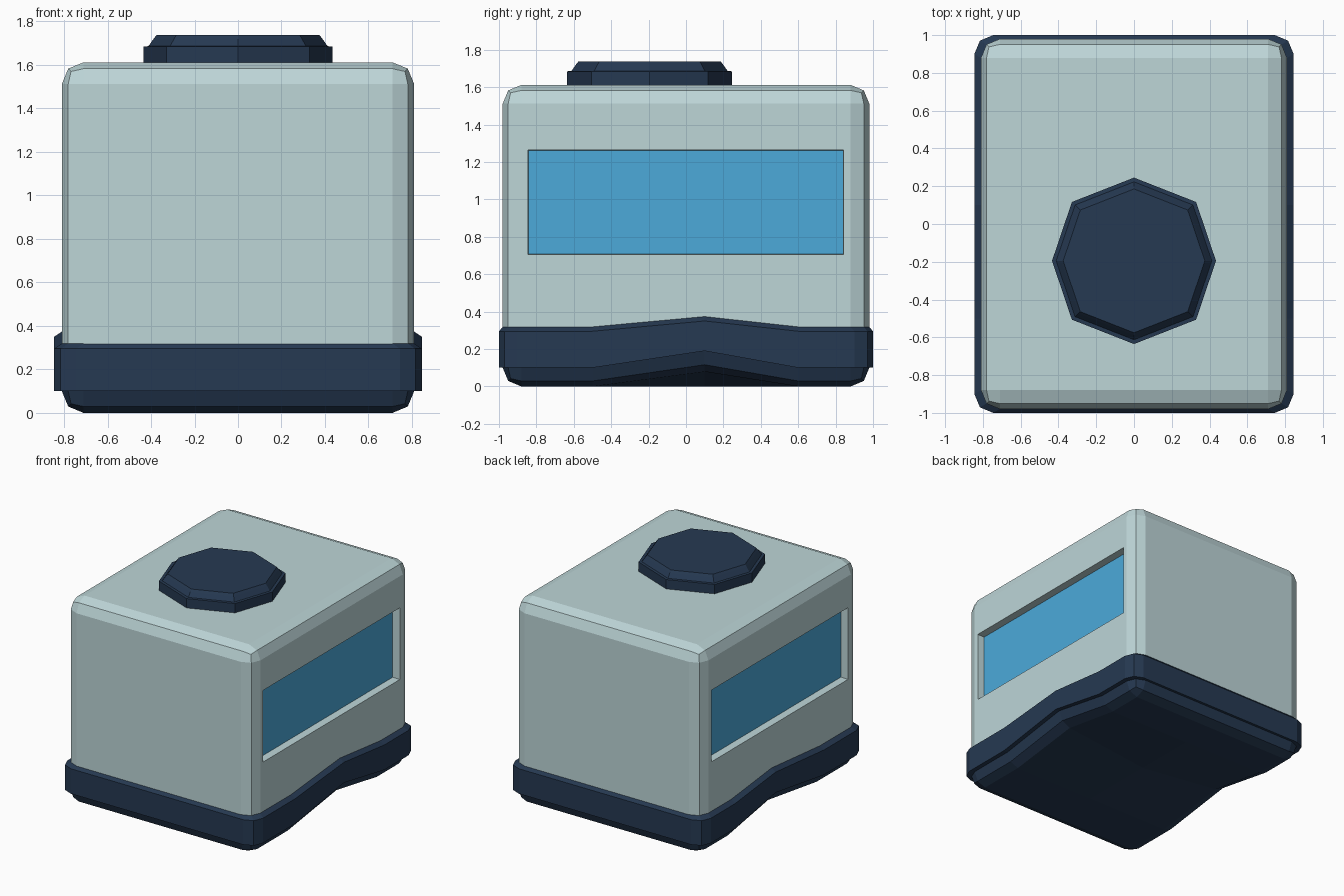
import bpy, bmesh, math
from mathutils import Vector

if "Cube" in bpy.data.objects:
    bpy.data.objects.remove(bpy.data.objects["Cube"])


def material(name, rgb):
    m = bpy.data.materials.new(name)
    m.diffuse_color = (*rgb, 1)
    m.use_nodes = True
    m.node_tree.nodes["Principled BSDF"].inputs["Base Color"].default_value = m.diffuse_color
    return m


SHELL = material("pale teal", (0.51, 0.67, 0.685))
NAVY = material("navy", (0.019, 0.041, 0.084))
GLASS = material("blue glass", (0.072, 0.40, 0.70))

KINKS = (-0.5, 0.1, 0.6)      # start, peak and end of the arch on each long side


def arch(y):
    a, b, c = KINKS
    return max(0.0, min((y - a) / (b - a), (c - y) / (c - b)))


def add_object(name, bm, mats):
    bmesh.ops.recalc_face_normals(bm, faces=bm.faces[:])
    me = bpy.data.meshes.new(name)
    bm.to_mesh(me)
    bm.free()
    for m in mats:
        me.materials.append(m)
    ob = bpy.data.objects.new(name, me)
    bpy.context.collection.objects.link(ob)
    return ob


def cut(bm, faces, co, no):
    geom = set(faces)
    for f in faces:
        geom.update(f.edges)
        geom.update(f.verts)
    bmesh.ops.bisect_plane(bm, geom=list(geom), dist=1e-5, plane_co=co, plane_no=no)


def loft(name, loops, mat, ring=False):
    bm = bmesh.new()
    rows = [[bm.verts.new(p) for p in loop] for loop in loops]
    n = len(rows[0])
    pairs = list(zip(rows, rows[1:]))
    if ring:
        pairs.append((rows[-1], rows[0]))
    else:
        bm.faces.new(rows[0])
        bm.faces.new(rows[-1])
    for a, b in pairs:
        for i in range(n):
            j = (i + 1) % n
            bm.faces.new((a[i], a[j], b[j], b[i]))
    return add_object(name, bm, [mat])


# Body: rounded box, navy underside, recessed window on each long side
bm = bmesh.new()
bmesh.ops.create_cube(bm, size=1)
for v in bm.verts:
    v.co = Vector((v.co.x * 1.62, v.co.y * 1.96, (v.co.z + 0.5) * 1.612))
bmesh.ops.bevel(bm, geom=bm.edges[:], offset=0.1, segments=2, profile=0.5,
                affect='EDGES')
cut(bm, bm.faces[:], (0, 0, 0.25), (0, 0, 1))

# underside arched up along both long edges
def low_faces():
    return [f for f in bm.faces if f.calc_center_median().z < 0.25]

for y in KINKS:
    cut(bm, low_faces(), (0, y, 0), (0, 1, 0))
cut(bm, low_faces(), (0, 0, 0), (1, 0, 0))
for v in bm.verts:
    if v.co.z < 0.2:
        v.co.z += 0.09 * arch(v.co.y) * abs(v.co.x) / 0.81
for f in low_faces():
    f.material_index = 1

# windows
for s in (-1, 1):
    def side_faces():
        bm.normal_update()
        return [f for f in bm.faces if abs(f.normal.x) > 0.99
                and f.calc_center_median().x * s > 0.8
                and f.calc_center_median().z > 0.25]
    for co, no in (((0, 0, 0.705), (0, 0, 1)), ((0, 0, 1.265), (0, 0, 1)),
                   ((0, -0.845, 0), (0, 1, 0)), ((0, 0.842, 0), (0, 1, 0))):
        cut(bm, side_faces(), co, no)
    pane = [f for f in side_faces()
            if 0.705 < f.calc_center_median().z < 1.265
            and abs(f.calc_center_median().y) < 0.8]
    bmesh.ops.inset_region(bm, faces=pane, thickness=0.004, depth=0)
    for f in pane:
        f.material_index = 2
        for v in f.verts:
            v.co.x = s * 0.75
add_object("body", bm, [SHELL, NAVY, GLASS])


# Skirt: band around the base, arched on the long sides
def outline(hx, hy, z, rise):
    r, pts = 0.1, []
    for qx, qy, start in ((1, 1, 0), (-1, 1, 90), (-1, -1, 180), (1, -1, 270)):
        if qx > 0 and qy > 0:
            pts += [(hx, y) for y in KINKS]
        if qx < 0 and qy < 0:
            pts += [(-hx, y) for y in reversed(KINKS)]
        for k in range(3):
            a = math.radians(start + 45 * k)
            pts.append((qx * (hx - r) + r * math.cos(a),
                        qy * (hy - r) + r * math.sin(a)))
    return [(x, y, z + (rise * arch(y) if abs(x) > hx - 0.01 else 0))
            for x, y in pts]


loft("base_skirt", [outline(0.79, 0.95, 0.1, 0.09),
                    outline(0.845, 1.0, 0.1, 0.09),
                    outline(0.845, 1.0, 0.295, 0.055),
                    outline(0.808, 0.978, 0.32, 0.055),
                    outline(0.79, 0.95, 0.32, 0.055)], NAVY, ring=True)


# Cap: stepped eight-sided lid on the roof
def octagon(r, z):
    pts = []
    for k in range(8):
        a = math.radians(45 * k)
        grow = 1.04 if k % 2 else 1.0
        pts.append((r * grow * math.cos(a) * (1.03 if k % 2 else 1.0),
                    -0.195 + r * 1.015 * math.sin(a), z))
    return pts


loft("roof_cap", [octagon(0.434, 1.59), octagon(0.434, 1.685),
                  octagon(0.412, 1.686), octagon(0.388, 1.72),
                  octagon(0.375, 1.737)], NAVY)
